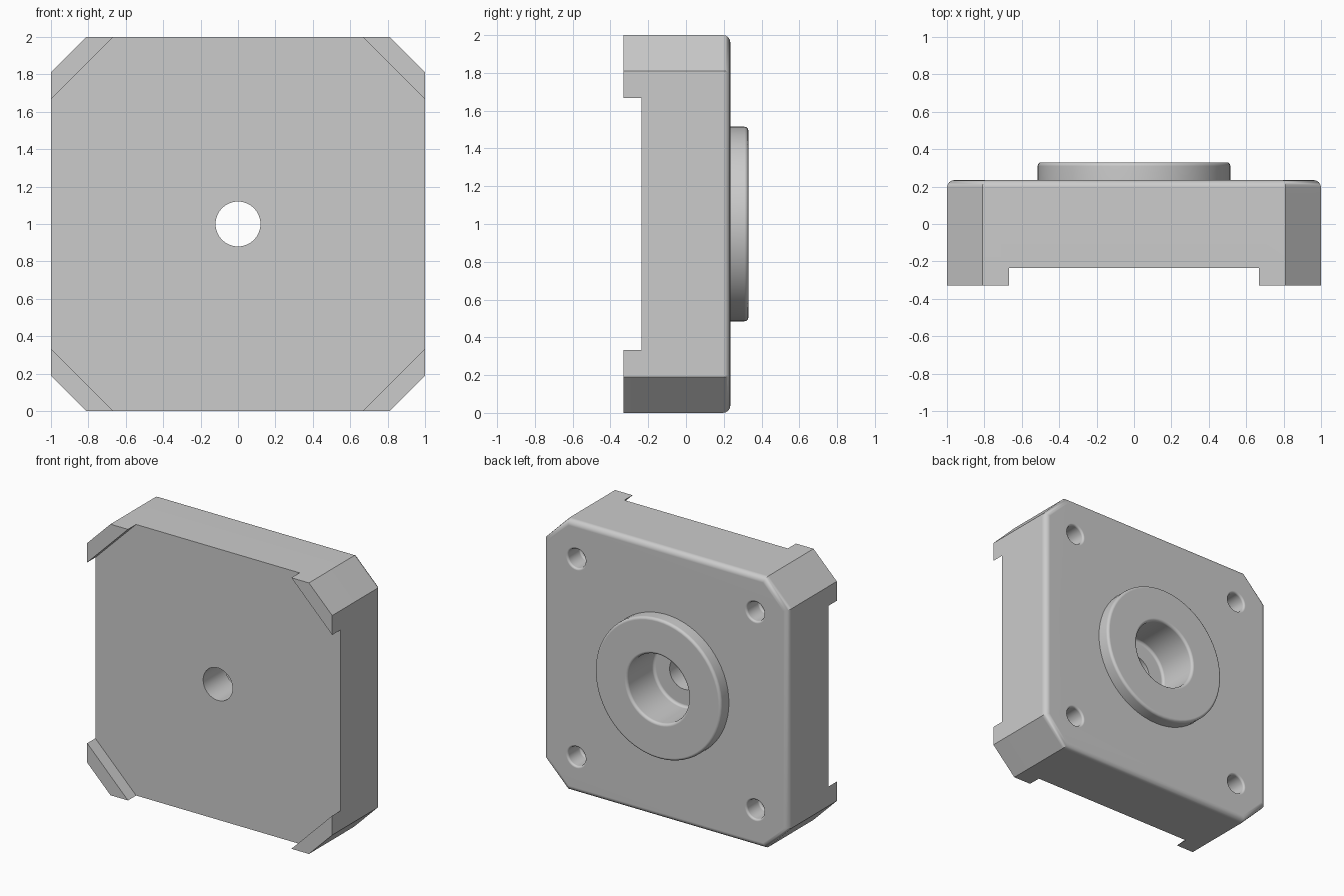
import bpy, bmesh, math
from mathutils import Vector

if "Cube" in bpy.data.objects:
    bpy.data.objects.remove(bpy.data.objects["Cube"], do_unlink=True)

FRONT, FACE, BACK, TOP = -0.33, -0.235, 0.235, 0.33
CENTRE = Vector((0, 0, 1))

grey = bpy.data.materials.new("light grey")
grey.use_nodes = True
grey.diffuse_color = (0.6, 0.6, 0.6, 1)
grey.node_tree.nodes["Principled BSDF"].inputs["Base Color"].default_value = grey.diffuse_color


def finish(name, bm):
    bmesh.ops.recalc_face_normals(bm, faces=bm.faces)
    mesh = bpy.data.meshes.new(name)
    bm.to_mesh(mesh)
    bm.free()
    mesh.materials.append(grey)
    obj = bpy.data.objects.new(name, mesh)
    bpy.context.collection.objects.link(obj)
    return obj


def prism(name, outline, y0, y1, fillet=0):
    """Extrude an x-z outline along y, optionally rounding its rear rim."""
    bm = bmesh.new()
    face = bm.faces.new([bm.verts.new((x, y0, z + 1)) for x, z in outline])
    new = bmesh.ops.extrude_face_region(bm, geom=[face])["geom"]
    bmesh.ops.translate(bm, vec=(0, y1 - y0, 0),
                        verts=[v for v in new if isinstance(v, bmesh.types.BMVert)])
    if fillet:
        rim = [e for e in bm.edges if all(abs(v.co.y - y1) < 1e-5 for v in e.verts)]
        bmesh.ops.bevel(bm, geom=rim, offset=fillet, segments=4, profile=0.5, affect='EDGES')
    return finish(name, bm)


def arc(r, y, radius, start, end, steps=4):
    """Profile points on a quarter circle centred at (r, y)."""
    angles = [math.radians(start + (end - start) * i / steps) for i in range(steps + 1)]
    return [(r + radius * math.cos(a), y + radius * math.sin(a)) for a in angles]


def lathe(name, profile, x=0, z=0, sides=64):
    """Turn a (radius, y) profile into a closed solid around the y axis."""
    bm = bmesh.new()
    rings = []
    for r, y in profile:
        rings.append([bm.verts.new((x + r * math.cos(t), y, z + 1 + r * math.sin(t)))
                      for t in (2 * math.pi * i / sides for i in range(sides))])
    for a, b in zip(rings, rings[1:]):
        for i in range(sides):
            j = (i + 1) % sides
            bm.faces.new((a[i], a[j], b[j], b[i]))
    bm.faces.new(rings[0])
    bm.faces.new(rings[-1])
    return finish(name, bm)


def combine(target, tool, operation):
    mod = target.modifiers.new(operation, 'BOOLEAN')
    mod.operation, mod.solver, mod.object = operation, 'EXACT', tool
    bpy.context.view_layer.objects.active = target
    bpy.ops.object.modifier_apply(modifier=mod.name)
    bpy.data.objects.remove(tool, do_unlink=True)


# Square block with clipped corners and a rounded rear rim
c = 0.81
body = prism("housing", [(1, -c), (1, c), (c, 1), (-c, 1), (-c, -1 + 0), (c, -1)][:3]
             + [(-c, 1), (-1, c), (-1, -c), (-c, -1), (c, -1)], FRONT, BACK, 0.04)

# Diamond cut that leaves a foot at each front corner
d = 1.667
combine(body, prism("foot_cutter", [(d, 0), (0, d), (-d, 0), (0, -d)], FRONT - 0.2, FACE),
        'DIFFERENCE')

# Raised round boss on the rear
R, f = 0.515, 0.02
combine(body, lathe("boss", [(R, BACK - 0.1)] + arc(R - f, TOP - f, f, 0, 90)), 'UNION')


def pocket(name, r, floor, top, x=0, z=0, f=0.02, sides=64):
    """Blind round hole with a rounded floor and a flared rim."""
    profile = (arc(r - f, floor + f, f, -90, 0) + arc(r + f, top - f, f, 180, 90)
               + [(r + f, top + 0.1)])
    combine(body, lathe(name, profile, x, z, sides), 'DIFFERENCE')


# Bearing recess, shaft bore and four screw holes
pocket("recess_cutter", 0.25, 0.02, TOP)
combine(body, lathe("bore_cutter", [(0.12, FRONT - 0.1), (0.12, 0.1)], sides=48), 'DIFFERENCE')
for sx in (-1, 1):
    for sz in (-1, 1):
        pocket("screw_cutter", 0.07, 0.09, BACK, sx * 0.73, sz * 0.73, 0.015, 32)

# Smooth rounds, crisp edges
bpy.ops.object.select_all(action='DESELECT')
body.select_set(True)
bpy.context.view_layer.objects.active = body
bpy.ops.object.shade_smooth_by_angle(angle=math.radians(30))
weighted = body.modifiers.new("weighted normals", 'WEIGHTED_NORMAL')
weighted.keep_sharp = True
